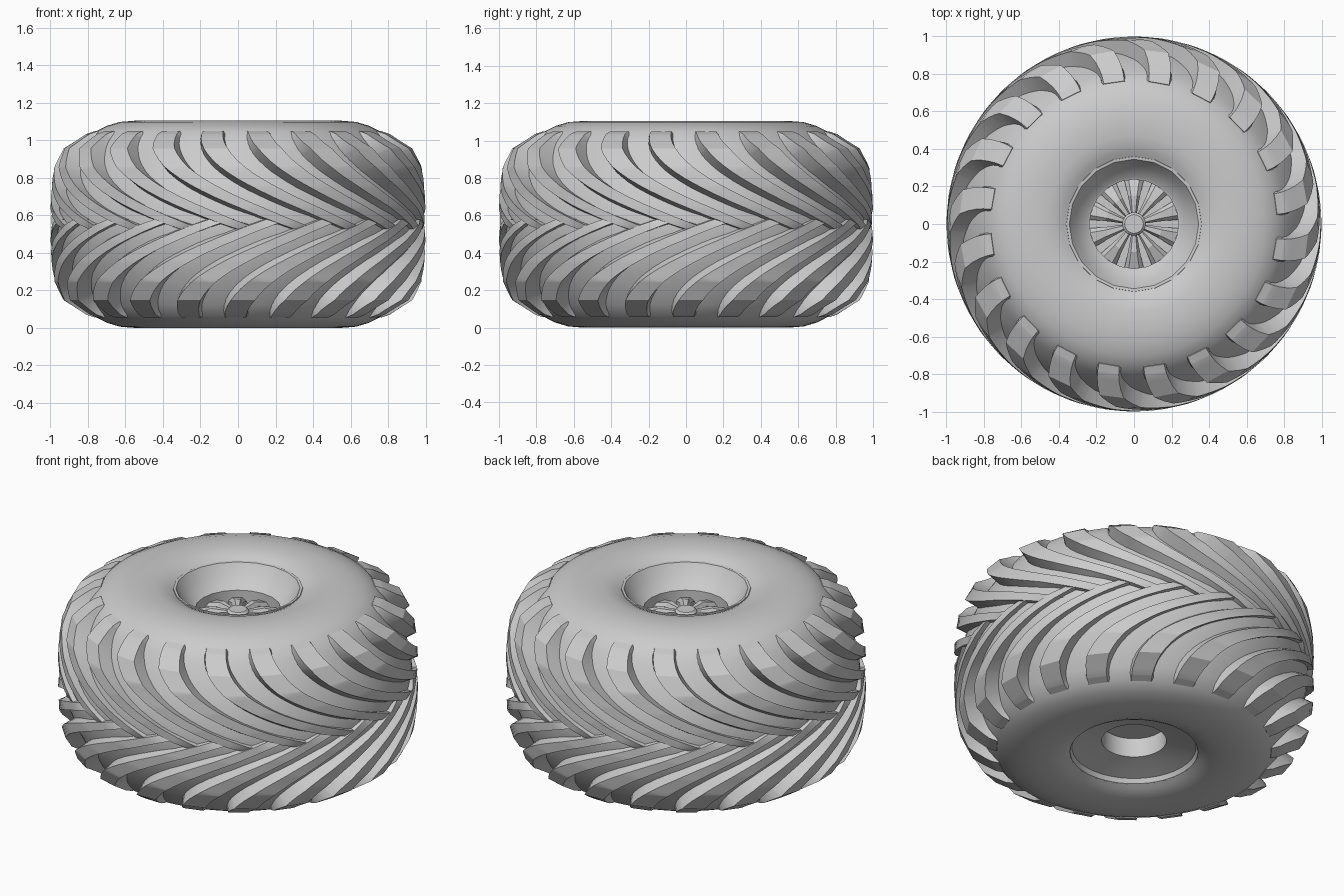
import bpy, bmesh
from math import sin, cos, radians, pi

if "Cube" in bpy.data.objects:
    bpy.data.objects.remove(bpy.data.objects["Cube"])

MID = 0.5525          # height of the tyre centre plane
LUGS = 20
PITCH = 360 / LUGS


def polar(r, deg, z):
    return (r * cos(radians(deg)), r * sin(radians(deg)), z)


def finish(name, bm, angle=30):
    bmesh.ops.remove_doubles(bm, verts=bm.verts, dist=1e-5)
    bmesh.ops.recalc_face_normals(bm, faces=bm.faces)
    mesh = bpy.data.meshes.new(name)
    bm.to_mesh(mesh)
    bm.free()
    ob = bpy.data.objects.new(name, mesh)
    bpy.context.collection.objects.link(ob)
    bpy.ops.object.select_all(action='DESELECT')
    ob.select_set(True)
    bpy.context.view_layer.objects.active = ob
    bpy.ops.object.shade_smooth_by_angle(angle=radians(angle))
    return ob


def lathe(name, profile, sides, angle=30):
    """Spin (radius, z) points around the z axis."""
    bm = bmesh.new()
    verts = [bm.verts.new((r, 0, z)) for r, z in profile]
    edges = [bm.edges.new(pair) for pair in zip(verts, verts[1:])]
    bmesh.ops.spin(bm, geom=verts + edges, cent=(0, 0, 0), axis=(0, 0, 1),
                   angle=2 * pi, steps=sides)
    return finish(name, bm, angle)


def loft(bm, sections):
    """Skin a list of equal closed sections and cap both ends."""
    rings = [[bm.verts.new(p) for p in sec] for sec in sections]
    n = len(rings[0])
    for a, b in zip(rings, rings[1:]):
        for i in range(n):
            j = (i + 1) % n
            bm.faces.new((a[i], a[j], b[j], b[i]))
    bm.faces.new(rings[0])
    bm.faces.new(rings[-1][::-1])


# Tyre carcass: half profile (radius, height above centre), mirrored
half = [(0.968, 0), (0.965, 0.06), (0.945, 0.16), (0.91, 0.26), (0.865, 0.35),
        (0.815, 0.43), (0.765, 0.492), (0.70, 0.525), (0.63, 0.546),
        (0.55, 0.5525), (0.47, 0.55), (0.42, 0.54), (0.385, 0.526), (0.355, 0.51)]
carcass = [(r, MID - h) for r, h in half[:0:-1]] + [(r, MID + h) for r, h in half]
lathe("tyre_carcass", carcass, 80, 40)

# Tread lugs: position along lug, outer radius/height, base radius/height
stations = [(-0.05, 0.982, -0.028, 0.95, -0.028),
            (0.0, 0.995, 0.0, 0.95, 0.0),
            (0.15, 1.0, 0.09, 0.945, 0.07),
            (0.35, 0.995, 0.20, 0.915, 0.17),
            (0.55, 0.98, 0.305, 0.875, 0.27),
            (0.74, 0.93, 0.405, 0.83, 0.36),
            (0.93, 0.81, 0.482, 0.78, 0.43),
            (1.0, 0.765, 0.497, 0.755, 0.48)]


def station(s):
    for a, b in zip(stations, stations[1:]):
        if s <= b[0] + 1e-6:
            t = (s - a[0]) / (b[0] - a[0])
            return [p + (q - p) * t for p, q in zip(a, b)][1:]


def lug_sections(start, side):
    steps = sorted({k / 16 for k in range(17)} | {st[0] for st in stations})
    out = []
    for s in steps:
        ro, ho, ri, hi = station(s)
        mid = start + 45 * (1 - s) ** 2.1
        top, base = 3.6 + 0.5 * s, 4.6 + 0.8 * s
        zo, zi = MID + side * ho, MID + side * hi
        out.append([polar(ri, mid - base, zi), polar(ro, mid - top, zo),
                    polar(ro, mid + top, zo), polar(ri, mid + base, zi)])
    return out


for name, side, shift in (("upper_tread_lugs", 1, 8), ("lower_tread_lugs", -1, 17)):
    bm = bmesh.new()
    for i in range(LUGS):
        loft(bm, lug_sections(shift + i * PITCH, side))
    finish(name, bm, 28)

# Rim: deep dish on the top, shallow dish with a blind bore below
lathe("rim_outer_dish", [(0.362, 1.055), (0.36, 1.07), (0.345, 1.068), (0.31, 1.01),
                         (0.25, 0.95), (0.238, 0.945), (0.238, 0.87), (0, 0.87)], 20, 25)
lathe("rim_inner_dish", [(0.36, 0.04), (0.345, 0.07), (0.25, 0.098), (0.18, 0.113),
                         (0.18, 0.23), (0, 0.23)], 40)

# Ten wedge-shaped spokes with a chamfered crown
bm = bmesh.new()
for i in range(10):
    a = i * 36 + 18
    secs = []
    for r, w, crown, z in ((0.04, 0.012, 0.007, 0.925), (0.15, 0.032, 0.016, 0.93),
                           (0.236, 0.052, 0.028, 0.90)):
        secs.append([(r * cos(radians(a)) - o * sin(radians(a)),
                      r * sin(radians(a)) + o * cos(radians(a)), h)
                     for o, h in ((-w, 0.868), (-w, z - 0.02), (-crown, z),
                                  (crown, z), (w, z - 0.02), (w, 0.868))])
    loft(bm, secs)
finish("wheel_spokes", bm, 15)

# Hub cap
lathe("hub_cap", [(0.062, 0.868), (0.062, 0.93), (0.05, 0.942), (0, 0.942)], 20)
